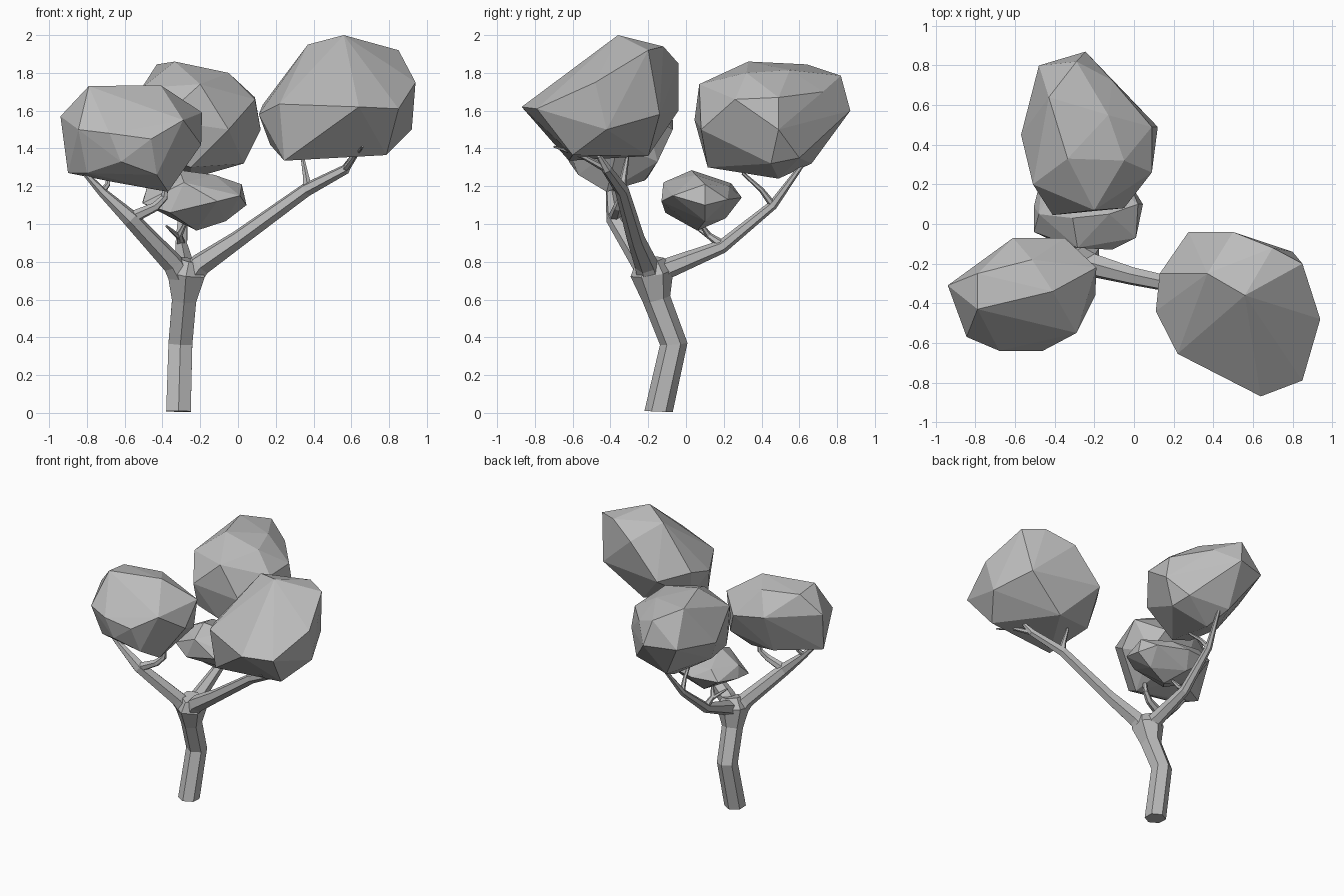
import bpy, bmesh, math
from mathutils import Vector

grey = bpy.data.materials.new("plain_grey")
grey.diffuse_color = (0.5, 0.5, 0.5, 1)


def finish(bm, name):
    bmesh.ops.recalc_face_normals(bm, faces=bm.faces)
    mesh = bpy.data.meshes.new(name)
    bm.to_mesh(mesh)
    bm.free()
    mesh.materials.append(grey)
    bpy.context.collection.objects.link(bpy.data.objects.new(name, mesh))


def limb(name, path, sides=6, start=None):
    """Tapered flat-sided tube along (x, y, z, radius) points."""
    bm = bmesh.new()
    pts = [Vector(p[:3]) for p in path]
    side, last, rings = Vector((1, 0, 0)), None, []
    for i, p in enumerate(pts):
        steps = [(pts[j + 1] - pts[j]).normalized()
                 for j in (i - 1, i) if 0 <= j < len(pts) - 1]
        t = sum(steps, Vector()).normalized()
        if i == 0 and start:
            t = Vector(start).normalized()
        if last:
            side = last.rotation_difference(t) @ side
        side = (side - t * side.dot(t)).normalized()
        up, last = t.cross(side), t
        angles = [math.tau * (k + 0.5) / sides for k in range(sides)]
        rings.append([bm.verts.new(p + path[i][3] * (side * math.cos(a) + up * math.sin(a)))
                      for a in angles])
    for a, b in zip(rings, rings[1:]):
        for k in range(sides):
            n = (k + 1) % sides
            bm.faces.new((a[k], a[n], b[n], b[k]))
    bm.faces.new(rings[0])
    bm.faces.new(rings[-1])
    finish(bm, name)


def crown(name, points):
    """Faceted leaf clump: convex skin over a few key points."""
    bm = bmesh.new()
    for p in points:
        bm.verts.new(p)
    hull = bmesh.ops.convex_hull(bm, input=bm.verts)
    loose = {v for v in hull["geom_interior"] + hull["geom_unused"]
             if isinstance(v, bmesh.types.BMVert)}
    bmesh.ops.delete(bm, geom=list(loose), context='VERTS')
    finish(bm, name)


# Trunk, bent at mid height and flaring into the fork
limb("trunk", [(-0.315, -0.145, 0.008, 0.075), (-0.305, -0.065, 0.365, 0.073),
               (-0.285, -0.155, 0.60, 0.074), (-0.275, -0.18, 0.74, 0.115),
               (-0.26, -0.19, 0.81, 0.075)], start=(0.02, 0.04, 1))

# Right branch and twigs
limb("right_branch", [(-0.28, -0.18, 0.68, 0.07), (-0.20, -0.21, 0.785, 0.062),
                      (0.0, -0.265, 0.92, 0.047), (0.36, -0.34, 1.18, 0.037),
                      (0.57, -0.42, 1.29, 0.027), (0.61, -0.46, 1.36, 0.014)])
limb("right_outer_twig", [(0.57, -0.42, 1.29, 0.02), (0.62, -0.55, 1.36, 0.013),
                          (0.66, -0.70, 1.41, 0.005)])
limb("right_inner_twig", [(0.37, -0.34, 1.18, 0.03), (0.36, -0.33, 1.25, 0.018),
                          (0.34, -0.31, 1.36, 0.01)])

# Left branch and twigs
limb("left_branch", [(-0.285, -0.18, 0.68, 0.07), (-0.345, -0.23, 0.79, 0.058),
                     (-0.57, -0.38, 1.03, 0.045), (-0.72, -0.40, 1.17, 0.025),
                     (-0.83, -0.42, 1.29, 0.012)])
limb("left_inner_twig", [(-0.57, -0.38, 1.03, 0.035), (-0.44, -0.36, 1.09, 0.025),
                         (-0.39, -0.34, 1.14, 0.02), (-0.38, -0.34, 1.23, 0.012)])
limb("left_upper_twig", [(-0.72, -0.40, 1.17, 0.018), (-0.69, -0.37, 1.21, 0.014),
                         (-0.68, -0.34, 1.30, 0.01)])

# Back branch and twigs
limb("back_branch", [(-0.28, -0.18, 0.70, 0.07), (-0.28, -0.10, 0.765, 0.055),
                     (-0.30, 0.19, 0.88, 0.036), (-0.29, 0.46, 1.10, 0.025),
                     (-0.25, 0.62, 1.32, 0.012)])
limb("back_lower_twig", [(-0.30, 0.19, 0.89, 0.026), (-0.31, 0.12, 0.94, 0.017),
                         (-0.28, 0.08, 1.0, 0.01)])
limb("back_side_twig", [(-0.31, 0.13, 0.93, 0.016), (-0.38, 0.04, 0.99, 0.006)])
limb("back_upper_twig", [(-0.29, 0.46, 1.10, 0.02), (-0.27, 0.40, 1.18, 0.014),
                         (-0.25, 0.30, 1.27, 0.009)])

# Leaf clumps
crown("right_crown", [
    (0.56, -0.36, 2.0), (0.37, -0.25, 1.95), (0.85, -0.20, 1.92), (0.70, -0.12, 1.94),
    (0.94, -0.48, 1.75), (0.85, -0.79, 1.61), (0.64, -0.87, 1.62), (0.22, -0.655, 1.635),
    (0.11, -0.44, 1.58), (0.13, -0.25, 1.63), (0.275, -0.04, 1.6), (0.50, -0.04, 1.85),
    (0.8, -0.14, 1.58), (0.92, -0.42, 1.5), (0.785, -0.6, 1.365), (0.245, -0.62, 1.335),
    (0.17, -0.3, 1.42), (0.5, -0.2, 1.36)])
crown("left_crown", [
    (-0.79, -0.25, 1.71), (-0.515, -0.18, 1.70), (-0.41, -0.34, 1.735), (-0.79, -0.43, 1.73),
    (-0.94, -0.31, 1.57), (-0.61, -0.07, 1.55), (-0.35, -0.07, 1.5), (-0.19, -0.22, 1.59),
    (-0.195, -0.36, 1.42), (-0.29, -0.55, 1.55), (-0.46, -0.64, 1.45), (-0.68, -0.64, 1.48),
    (-0.845, -0.57, 1.5), (-0.37, -0.42, 1.17), (-0.675, -0.42, 1.225), (-0.90, -0.38, 1.27),
    (-0.6, -0.2, 1.25), (-0.27, -0.15, 1.33), (-0.40, -0.22, 1.23), (-0.62, -0.62, 1.33),
    (-0.43, -0.57, 1.26), (-0.8, -0.5, 1.27)])
crown("back_crown", [
    (-0.335, 0.33, 1.86), (-0.05, 0.32, 1.80), (-0.43, 0.64, 1.845), (-0.29, 0.82, 1.785),
    (-0.51, 0.2, 1.72), (-0.41, 0.045, 1.55), (-0.2, 0.07, 1.74), (-0.05, 0.08, 1.5),
    (0.09, 0.26, 1.66), (0.12, 0.49, 1.5), (-0.245, 0.87, 1.6), (-0.48, 0.8, 1.6),
    (-0.57, 0.45, 1.55), (0.03, 0.45, 1.32), (-0.25, 0.49, 1.24), (-0.3, 0.665, 1.32),
    (-0.25, 0.115, 1.30), (-0.46, 0.35, 1.36), (0.0, 0.6, 1.35), (-0.42, 0.11, 1.36),
    (-0.13, 0.55, 1.815), (-0.11, 0.725, 1.70), (0.09, 0.49, 1.67)])
crown("small_crown", [
    (-0.31, 0.03, 1.285), (-0.125, 0.05, 1.26), (0.02, 0.1, 1.21), (-0.48, 0.05, 1.2),
    (-0.285, -0.12, 1.22), (-0.11, -0.13, 1.12), (0.01, -0.07, 1.15), (0.045, 0.1, 1.1),
    (-0.505, -0.04, 1.11), (-0.505, 0.09, 1.12), (-0.46, 0.27, 1.145), (-0.38, 0.24, 1.215),
    (-0.15, 0.23, 1.2), (-0.25, 0.295, 1.14), (-0.03, 0.22, 1.13), (-0.22, 0.06, 0.965),
    (-0.065, 0.1, 1.015), (-0.30, 0.21, 1.03), (-0.36, -0.11, 1.06)])
